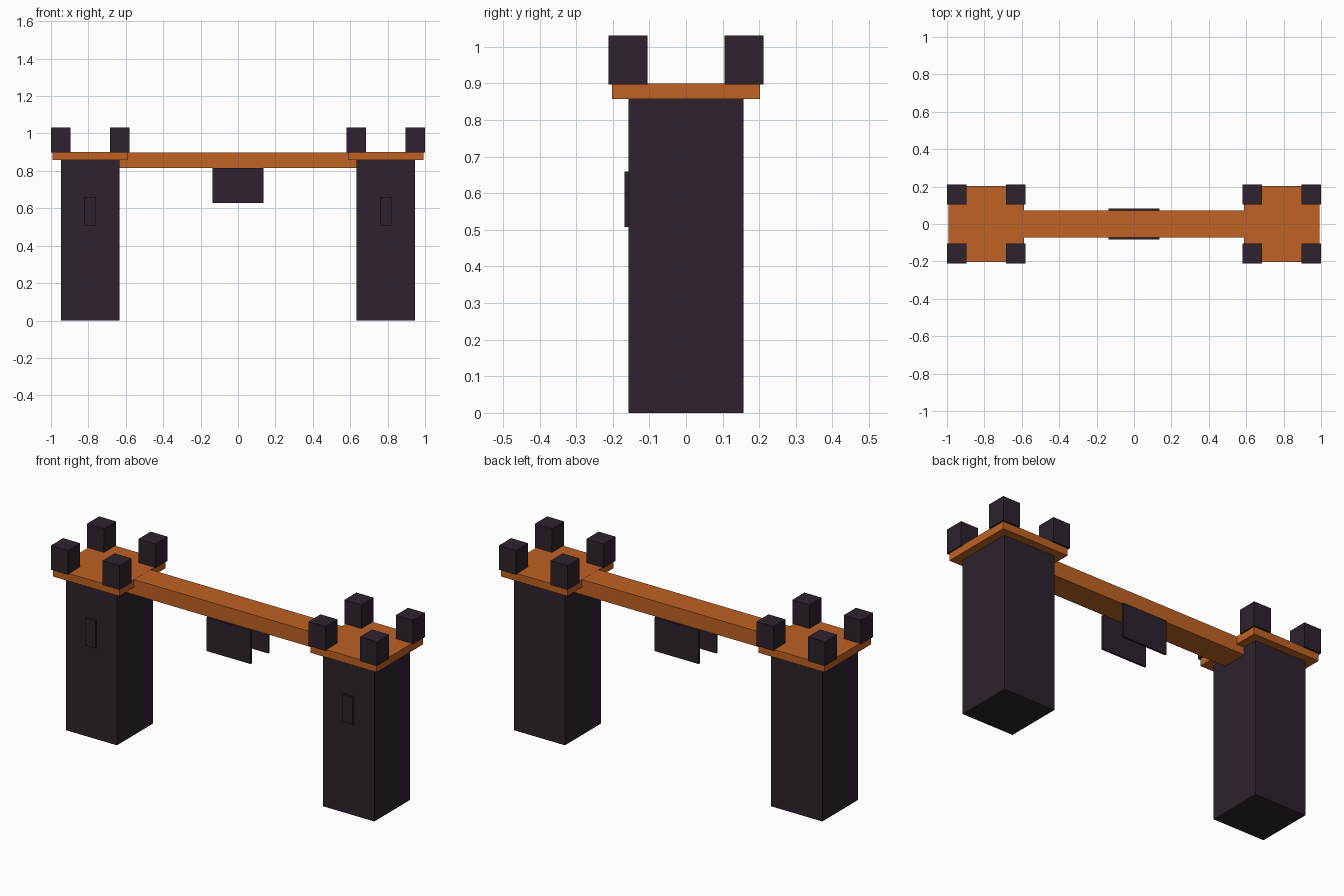
import bpy

# Remove the default cube
cube = bpy.data.objects.get("Cube")
if cube:
    bpy.data.objects.remove(cube, do_unlink=True)


def make_material(name, rgb):
    mat = bpy.data.materials.new(name)
    mat.use_nodes = True
    color = (*rgb, 1.0)
    mat.diffuse_color = color
    mat.node_tree.nodes["Principled BSDF"].inputs["Base Color"].default_value = color
    return mat


stone = make_material("dark_purple_stone", (0.027, 0.016, 0.027))
wood = make_material("orange_wood", (0.53, 0.122, 0.017))


def box(name, center, half, z_range, mat):
    """Box from its plan centre, plan half sizes and bottom and top heights."""
    low, high = z_range
    bpy.ops.mesh.primitive_cube_add(size=2, location=(*center, (low + high) / 2))
    obj = bpy.context.object
    obj.name = name
    obj.scale = (*half, (high - low) / 2)
    bpy.ops.object.transform_apply(location=False, rotation=False, scale=True)
    obj.data.materials.append(mat)
    return obj


TOWER_X = 0.79
TOWER_HALF = 0.157
TOWER_TOP = 0.857
DECK_TOP = 0.90
BEAM_BOTTOM = 0.815

# Two towers, each with a deck, a front window slab and corner battlements
for side, sx in (("right", -1), ("left", 1)):
    x = sx * TOWER_X
    box(f"{side}_tower", (x, 0), (TOWER_HALF, TOWER_HALF), (0, TOWER_TOP), stone)
    box(f"{side}_deck", (x, 0), (0.203, 0.202), (TOWER_TOP, DECK_TOP), wood)
    box(f"{side}_window", (x, -0.162), (0.032, 0.006), (0.508, 0.66), stone)
    for depth, sy in (("front", -1), ("back", 1)):
        for place, s in (("inner", -sx), ("outer", sx)):
            box(f"{side}_{depth}_{place}_battlement",
                (x + s * 0.158, sy * 0.158), (0.0525, 0.0535), (0.897, 1.031), stone)

# Bridge beam between the towers
box("bridge_beam", (0, 0), (0.64, 0.072), (BEAM_BOTTOM, DECK_TOP - 0.0005), wood)

# Hanging plates under the beam
for depth, sy in (("front", -1), ("back", 1)):
    box(f"{depth}_hanging_plate", (0, sy * 0.077), (0.136, 0.006),
        (0.628, BEAM_BOTTOM), stone)
